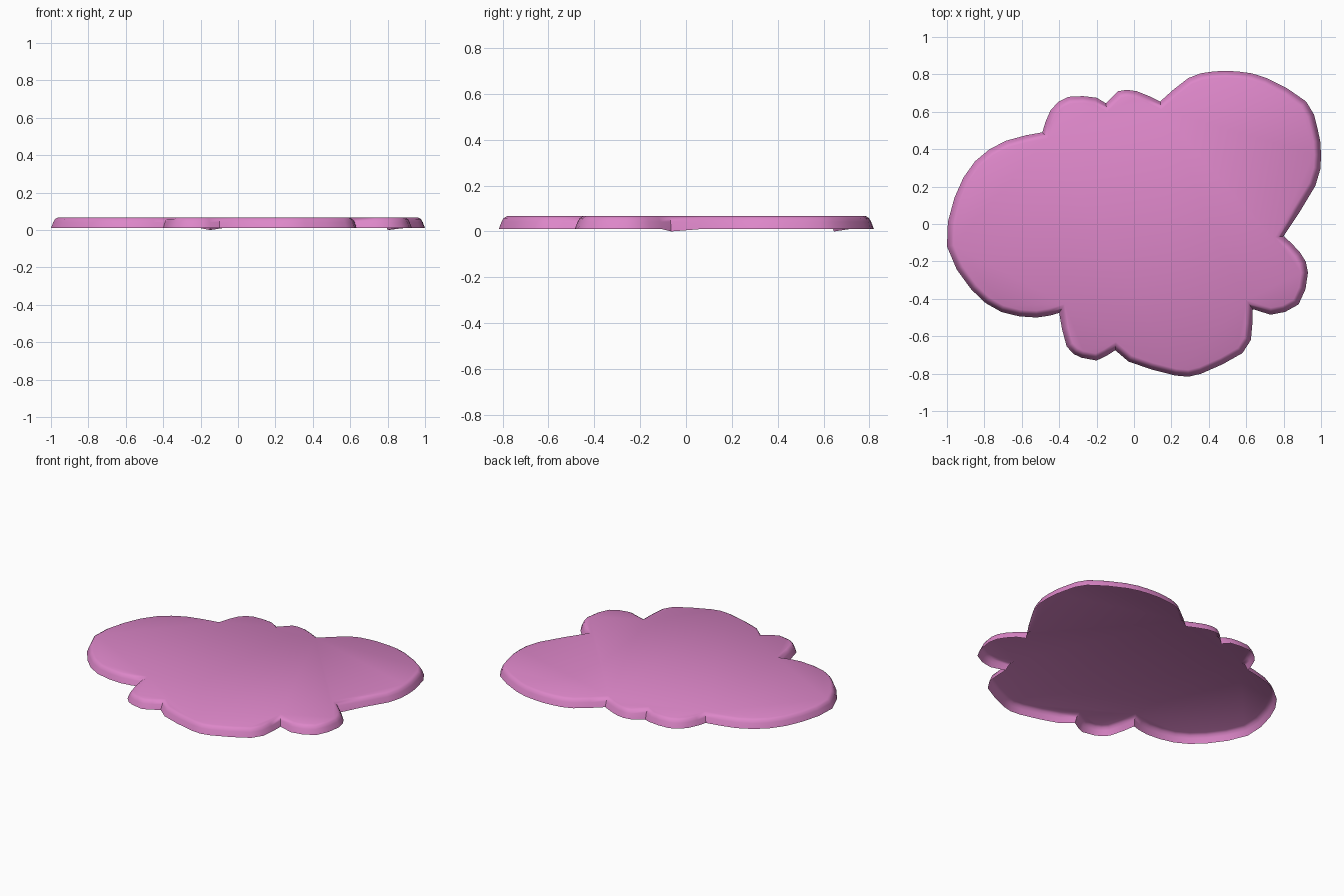
import bpy
import bmesh
import math
from mathutils import Vector

cube = bpy.data.objects.get("Cube")
if cube:
    bpy.data.objects.remove(cube, do_unlink=True)

# Guide points of each lobe, counter-clockwise; every lobe ends where the next begins
RIGHT_SMALL = [(.80, -.065), (.89, -.155), (.93, -.26), (.88, -.43), (.73, -.485)]
FRONT_BIG = [(.635, -.455), (.625, -.62), (.58, -.69), (.36, -.80), (.22, -.81), (-.03, -.735)]
FRONT_SMALL = [(-.10, -.675), (-.20, -.73), (-.28, -.715), (-.36, -.655)]
LEFT_BIG = [(-.40, -.475), (-.52, -.50), (-.71, -.47), (-.87, -.35), (-1, -.12),
            (-.96, .14), (-.85, .335), (-.685, .445)]
BACK_SMALL = [(-.49, .49), (-.445, .61), (-.35, .68), (-.20, .675)]
BACK_MIDDLE = [(-.15, .645), (-.085, .71), (.015, .71)]
BACK_BIG = [(.14, .655), (.29, .78), (.42, .815), (.56, .815), (.71, .78), (.92, .655),
            (.98, .515), (1, .37), (.97, .205)]
LOBES = [RIGHT_SMALL, FRONT_BIG, FRONT_SMALL, LEFT_BIG, BACK_SMALL, BACK_MIDDLE, BACK_BIG]

# Rounded rim: inward distance and height of each ring
RIM = [(0, .01), (.012, .042), (.021, .058), (.036, .067)]
# Notches whose lower corner reaches the ground
LOW_NOTCHES = [RIGHT_SMALL[0], BACK_MIDDLE[0]]


def smooth_lobe(points, end):
    """Insert a rounded midpoint between neighbouring guide points."""
    pts = [Vector(p) for p in points] + [Vector(end)]
    result = []
    for i in range(len(pts) - 1):
        before = pts[max(i - 1, 0)]
        after = pts[min(i + 2, len(pts) - 1)]
        a, b = pts[i], pts[i + 1]
        result.append(a)
        if (b - a).length > .1:
            result.append((9 * (a + b) - before - after) / 16)
    return result


def inward(outline, i):
    """Mitred inward direction at one corner of the clockwise outline."""
    here = outline[i]
    d1 = (here - outline[i - 1]).normalized()
    d2 = (outline[(i + 1) % len(outline)] - here).normalized()
    n1, n2 = Vector((d1.y, -d1.x)), Vector((d2.y, -d2.x))
    mid = (n1 + n2).normalized()
    return mid / max(mid.dot(n1), .6)


def material(name, color):
    mat = bpy.data.materials.new(name)
    mat.use_nodes = True
    mat.diffuse_color = color
    shader = mat.node_tree.nodes["Principled BSDF"]
    shader.inputs["Base Color"].default_value = color
    shader.inputs["Roughness"].default_value = .7
    return mat


# Puddle outline
outline = []
for i, lobe in enumerate(LOBES):
    outline += smooth_lobe(lobe, LOBES[(i + 1) % len(LOBES)][0])
count = len(outline)
directions = [inward(outline, i) for i in range(count)]

# Puddle shell: rounded rim and flat top, open underneath
bm = bmesh.new()
rings = []
for inset, height in RIM:
    ring = []
    for p, d in zip(outline, directions):
        low = inset == 0 and any((p - Vector(n)).length < .001 for n in LOW_NOTCHES)
        q = p + d * inset
        ring.append(bm.verts.new((q.x, q.y, 0 if low else height)))
    rings.append(ring)
for lower, upper in zip(rings, rings[1:]):
    for i in range(count):
        j = (i + 1) % count
        bm.faces.new((lower[j], lower[i], upper[i], upper[j]))
bm.faces.new(list(reversed(rings[-1])))
bm.normal_update()

mesh = bpy.data.meshes.new("puddle")
bm.to_mesh(mesh)
bm.free()
puddle = bpy.data.objects.new("puddle", mesh)
bpy.context.collection.objects.link(puddle)
mesh.materials.append(material("orchid pink", (.72, .24, .58, 1)))

# Smooth rim with crisp notches
bpy.ops.object.select_all(action="DESELECT")
puddle.select_set(True)
bpy.context.view_layer.objects.active = puddle
bpy.ops.object.shade_smooth_by_angle(angle=math.radians(50))
